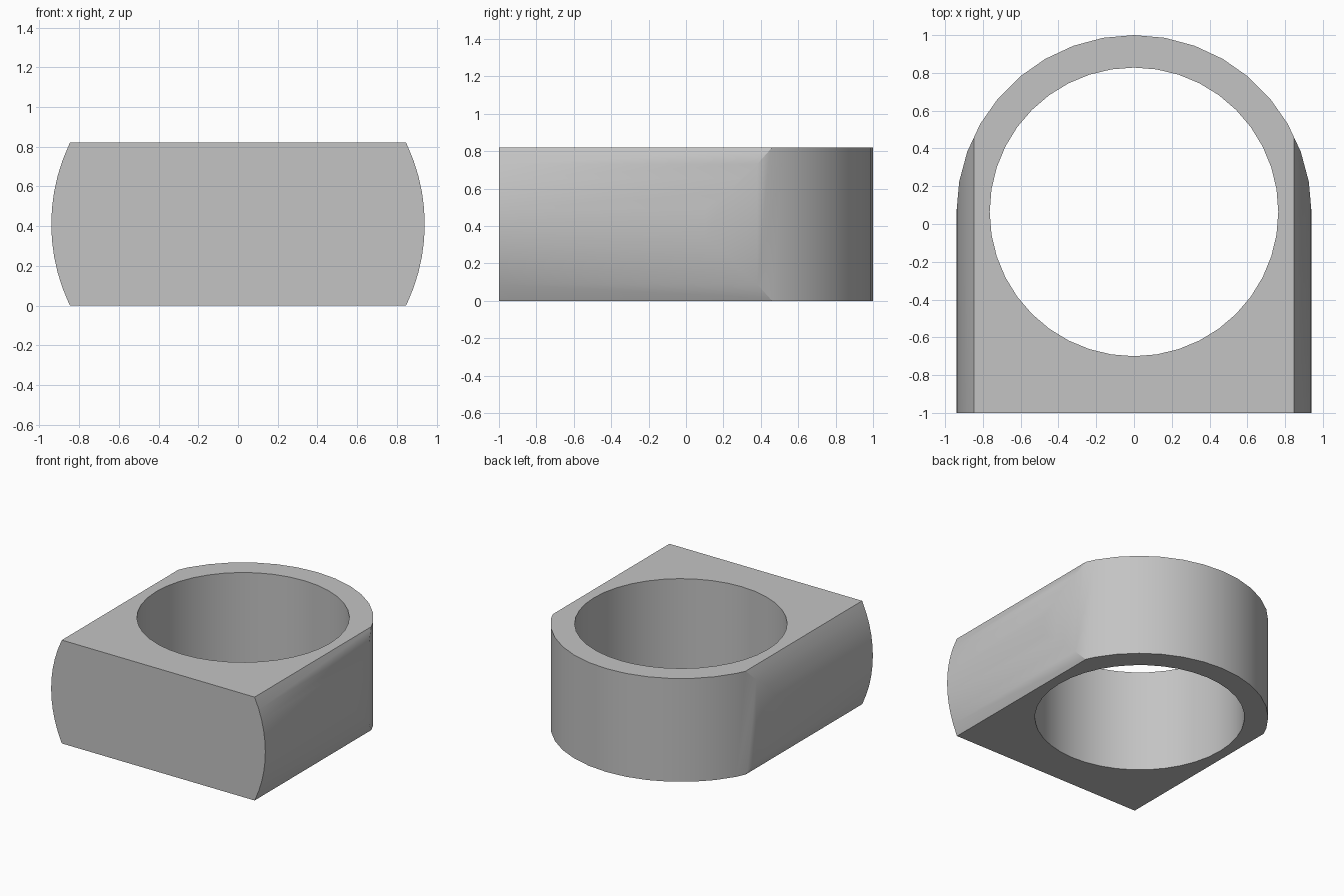
import bpy
import bmesh
from math import sin, cos, asin, radians, pi
from mathutils import Vector

cube = bpy.data.objects.get("Cube")
if cube:
    bpy.data.objects.remove(cube, do_unlink=True)

R = 0.94          # outer radius of the band and of the bulging sides
HOLE_R = 0.764
CENTRE_Y = 0.06
HEIGHT = 0.82

grey = bpy.data.materials.new("plain grey")
grey.use_nodes = True
colour = (0.55, 0.55, 0.55, 1)
grey.diffuse_color = colour
grey.node_tree.nodes["Principled BSDF"].inputs["Base Color"].default_value = colour


def prism(name, outline, sweep):
    """Extrude a closed outline along a sweep vector."""
    bm = bmesh.new()
    face = bm.faces.new([bm.verts.new(p) for p in outline])
    result = bmesh.ops.extrude_face_region(bm, geom=[face])
    moved = [v for v in result["geom"] if isinstance(v, bmesh.types.BMVert)]
    bmesh.ops.translate(bm, verts=moved, vec=Vector(sweep))
    bmesh.ops.recalc_face_normals(bm, faces=bm.faces[:])
    mesh = bpy.data.meshes.new(name)
    bm.to_mesh(mesh)
    bm.free()
    mesh.materials.append(grey)
    obj = bpy.data.objects.new(name, mesh)
    bpy.context.collection.objects.link(obj)
    return obj


def cut(target, tool, operation):
    mod = target.modifiers.new(operation.title(), 'BOOLEAN')
    mod.operation = operation
    mod.solver = 'EXACT'
    mod.object = tool
    bpy.context.view_layer.objects.active = target
    bpy.ops.object.modifier_apply(modifier=mod.name)
    bpy.data.objects.remove(tool, do_unlink=True)


# Signet ring body: bulging sides, flat front, flat top and bottom
half = HEIGHT / 2
limit = asin(half / R)
angles = [-limit] + [radians(a) for a in range(-25, 26, 5)] + [limit]
side = [(R * cos(a), half + R * sin(a)) for a in angles]
section = side + [(-x, z) for x, z in reversed(side)]
ring = prism("signet_ring", [(x, -1, z) for x, z in section], (0, 2.2, 0))

# Rounded back, trimmed from a plan that is wide ahead of the band centre
arc = [(R * cos(pi * i / 18), CENTRE_Y + R * sin(pi * i / 18), -0.2)
       for i in range(19)]
plan = [(-1.1, CENTRE_Y, -0.2), (-1.1, -1.2, -0.2),
        (1.1, -1.2, -0.2), (1.1, CENTRE_Y, -0.2)]
cut(ring, prism("back_trim", arc + plan, (0, 0, 1.3)), 'INTERSECT')

# Finger hole
circle = [(HOLE_R * cos(2 * pi * i / 40), CENTRE_Y + 0.004 + HOLE_R * sin(2 * pi * i / 40), -0.3)
          for i in range(40)]
cut(ring, prism("hole_cutter", circle, (0, 0, 1.5)), 'DIFFERENCE')

bpy.ops.object.select_all(action='DESELECT')
ring.select_set(True)
bpy.context.view_layer.objects.active = ring
bpy.ops.object.shade_smooth_by_angle(angle=radians(30))
